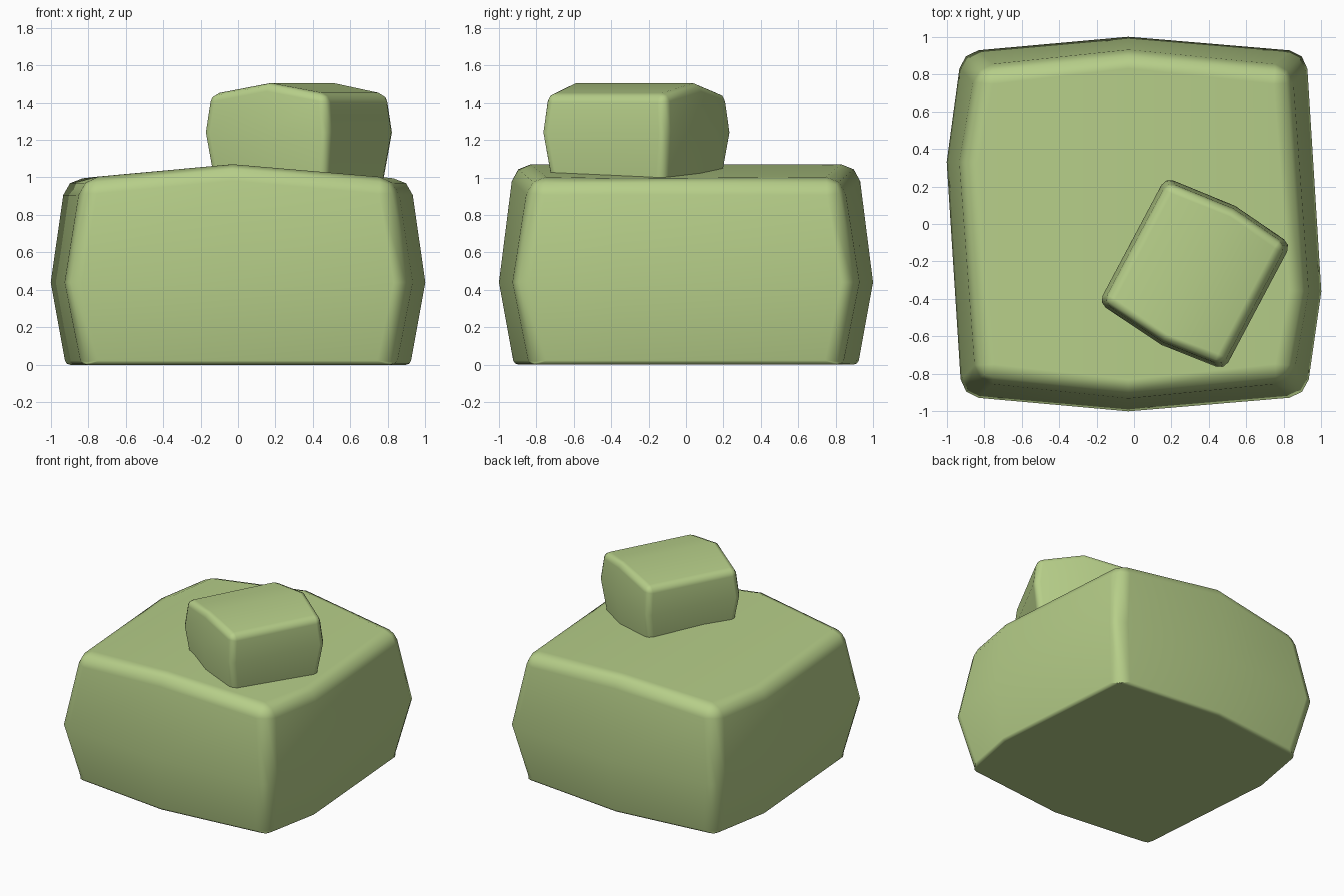
import bpy, bmesh
from math import radians

if "Cube" in bpy.data.objects:
    bpy.data.objects.remove(bpy.data.objects["Cube"])

mat = bpy.data.materials.new("green")
mat.diffuse_color = (0.47, 0.62, 0.25, 1)
mat.use_nodes = True
mat.node_tree.nodes["Principled BSDF"].inputs["Base Color"].default_value = mat.diffuse_color


def bulged_block(name, rings, shift, bevel, bottom_weight, loc=(0, 0, 0), turn=0):
    """Box with bulging sides and a ridged top.
    rings: (z, z of ridge, corner x, corner y, side x, front y)
    shift: (x of front/back fold, y of right fold, y of left fold)"""
    bm = bmesh.new()
    fx, ry, ly = shift
    loops = []
    for z, zr, cx, cy, sx, fy in rings:
        pts = [(-cx, -cy, z), (fx, -fy, zr), (cx, -cy, z), (sx, ry, z),
               (cx, cy, z), (fx, fy, zr), (-cx, cy, z), (-sx, ly, z)]
        loops.append([bm.verts.new(p) for p in pts])
    for a, b in zip(loops, loops[1:]):
        for i in range(8):
            j = (i + 1) % 8
            bm.faces.new((a[i], a[j], b[j], b[i]))
    t = loops[-1]
    bm.faces.new(t[1:6])
    bm.faces.new([t[5], t[6], t[7], t[0], t[1]])
    bm.faces.new(loops[0][::-1])

    # bevel weights: full on corners and top rim, small on the bottom rim
    layer = bm.edges.layers.float.new("bevel_weight_edge")
    for i in range(8):
        bm.edges.get((t[i], t[(i + 1) % 8]))[layer] = 1
        bm.edges.get((loops[0][i], loops[0][(i + 1) % 8]))[layer] = bottom_weight
    for a, b in zip(loops, loops[1:]):
        for i in (0, 2, 4, 6):
            bm.edges.get((a[i], b[i]))[layer] = 1
    for f in bm.faces:
        f.smooth = True
    me = bpy.data.meshes.new(name)
    bm.to_mesh(me)
    bm.free()
    me.materials.append(mat)
    ob = bpy.data.objects.new(name, me)
    bpy.context.collection.objects.link(ob)
    ob.location = loc
    ob.rotation_euler.z = radians(turn)
    mod = ob.modifiers.new("bevel", 'BEVEL')
    mod.limit_method = 'WEIGHT'
    mod.width = bevel
    mod.segments = 2
    mod.harden_normals = True
    return ob


# large lower block
bulged_block("base_block",
             [(0.0, 0.0, 0.83, 0.83, 0.92, 0.92),
              (0.44, 0.44, 0.92, 0.92, 1.0, 1.0),
              (0.995, 1.07, 0.83, 0.83, 0.92, 0.92)],
             (-0.03, -0.36, 0.33), 0.09, 0.25)

# small turned block resting on top
bulged_block("top_block",
             [(0.98, 0.98, 0.345, 0.345, 0.345, 0.39),
              (1.24, 1.24, 0.38, 0.38, 0.38, 0.42),
              (1.445, 1.505, 0.355, 0.36, 0.355, 0.40)],
             (0.02, 0.0, 0.0), 0.045, 0.25, (0.325, -0.265, 0), -28)
